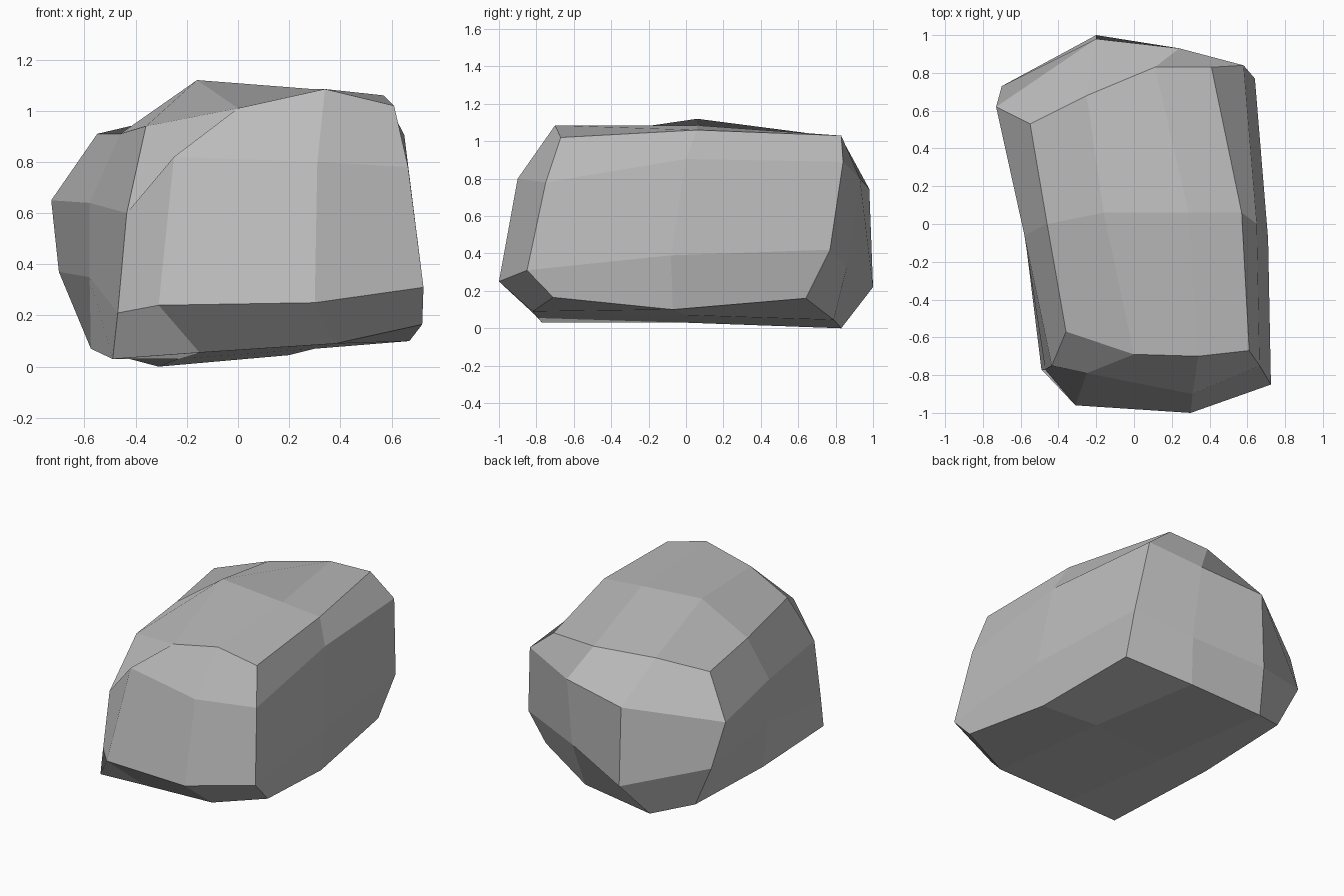
import bpy, bmesh

if "Cube" in bpy.data.objects:
    bpy.data.objects.remove(bpy.data.objects["Cube"])

# Stone block: 3 x 2 x 3 surface lattice, four points (left to right) per level
FRONT = [
    [(-.49, -.77, .03), (-.15, -.79, .055), (.38, -.82, .09), (.72, -.71, .165)],
    [(-.47, -.77, .21), (-.31, -.96, .24), (.30, -1.0, .25), (.725, -.85, .31)],
    [(-.435, -.75, .60), (-.25, -.79, .82), (.31, -.90, .80), (.665, -.75, .78)],
    [(-.36, -.57, .94), (0, -.69, 1.01), (.34, -.70, 1.085), (.61, -.67, 1.02)],
]
MIDDLE = [
    [(-.575, 0, .07), (-.23, 0, .03), (.30, 0, .07), (.67, -.07, .10)],
    [(-.58, -.04, .35), None, None, (.71, -.08, .39)],
    [(-.58, -.06, .64), None, None, (.65, 0, .905)],
    [(-.46, 0, .91), (-.16, .06, 1.12), (.29, .06, 1.085), (.57, .06, 1.06)],
]
BACK = [
    [(-.56, .70, .08), (-.31, .83, 0), (.20, .79, .045), (.60, .64, .16)],
    [(-.70, .73, .37), (-.20, 1.0, .22), (.25, .86, .33), (.64, .77, .42)],
    [(-.73, .62, .65), (-.20, .98, .745), (.24, .93, .80), (.58, .84, .89)],
    [(-.55, .53, .91), (-.25, .68, .98), (.11, .83, 1.02), (.41, .83, 1.03)],
]

bm = bmesh.new()
grid = {}
for j, section in enumerate((FRONT, MIDDLE, BACK)):
    for k, row in enumerate(section):
        for i, co in enumerate(row):
            if co:
                grid[i, j, k] = bm.verts.new(co)


def quad(*keys):
    bm.faces.new([grid[key] for key in keys])


# Front and back
for j in (0, 2):
    for i in range(3):
        for k in range(3):
            quad((i, j, k), (i + 1, j, k), (i + 1, j, k + 1), (i, j, k + 1))
# Left, right, bottom and top
for j in range(2):
    for n in range(3):
        for end in (0, 3):
            quad((end, j, n), (end, j + 1, n), (end, j + 1, n + 1), (end, j, n + 1))
            quad((n, j, end), (n + 1, j, end), (n + 1, j + 1, end), (n, j + 1, end))

bmesh.ops.recalc_face_normals(bm, faces=bm.faces[:])
mesh = bpy.data.meshes.new("rock")
bm.to_mesh(mesh)
bm.free()

stone = bpy.data.materials.new("stone_grey")
stone.diffuse_color = (0.5, 0.5, 0.5, 1)
stone.use_nodes = True
stone.node_tree.nodes["Principled BSDF"].inputs["Base Color"].default_value = stone.diffuse_color
mesh.materials.append(stone)
rock = bpy.data.objects.new("rock", mesh)
bpy.context.collection.objects.link(rock)
